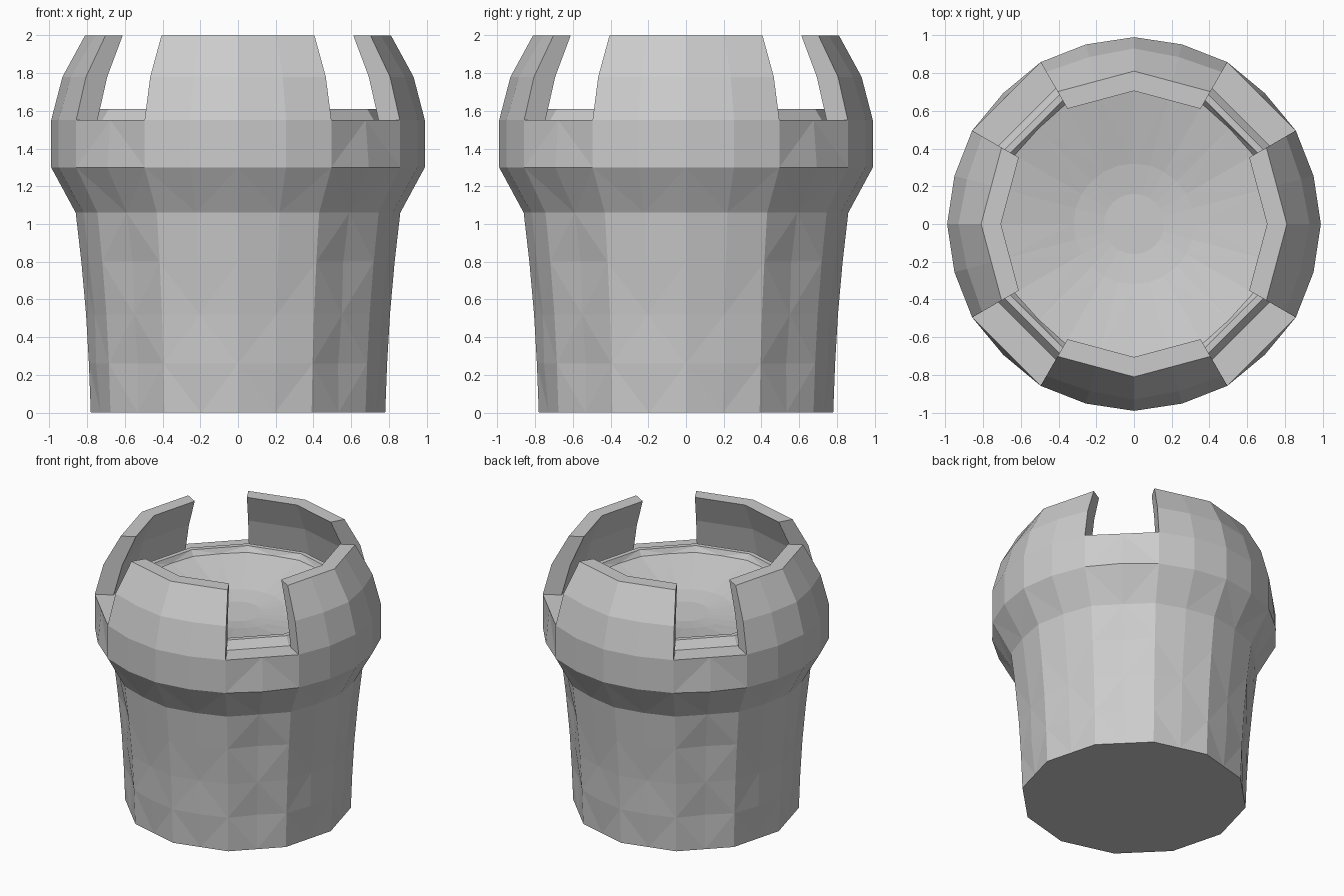
import bpy, bmesh
from math import cos, sin, radians

if "Cube" in bpy.data.objects:
    bpy.data.objects.remove(bpy.data.objects["Cube"])


def point(deg, r, z):
    return (r * cos(radians(deg)), r * sin(radians(deg)), z)


def finish(bm, name):
    bmesh.ops.recalc_face_normals(bm, faces=bm.faces)
    mesh = bpy.data.meshes.new(name)
    bm.to_mesh(mesh)
    bm.free()
    ob = bpy.data.objects.new(name, mesh)
    bpy.context.collection.objects.link(ob)
    return ob


CHORD = cos(radians(15))   # midpoint lying flat on a 12-sided edge


# Tower body: faceted shell, parapet floor, raised rim and shallow dish.
# Rows: z, radius, midpoint factor, midpoint factor under the four gaps
rows = [
    (0.00, 0.78, CHORD, CHORD), (0.26, 0.79, 0.985, 0.95),
    (0.52, 0.805, 0.975, CHORD), (0.80, 0.83, 0.985, 0.95),
    (1.06, 0.86, 0.985, 0.97), (1.30, 0.99, 0.995, 0.99),
    (1.55, 0.99, 0.995, CHORD),
    (1.55, 0.83, CHORD, CHORD), (1.61, 0.79, CHORD, CHORD),
    (1.61, 0.755, CHORD, CHORD), (1.57, 0.73, 0.98, 0.98),
    (1.48, 0.32, 1, 1), (1.46, 0.16, 1, 1),
]
bm = bmesh.new()
rings = []
for z, r, mid, gap in rows:
    ring = []
    for i in range(24):
        f = 1 if i % 2 == 0 else (gap if i % 6 == 3 else mid)
        ring.append(bm.verts.new(point(i * 15, r * f, z)))
    rings.append(ring)
for k, (a, b) in enumerate(zip(rings, rings[1:])):
    for i in range(24):
        j = (i + 1) % 24
        # alternating diagonals give the chevron facets
        if (i + k) % 2:
            tris = ((a[i], a[j], b[j]), (a[i], b[j], b[i]))
        else:
            tris = ((a[i], a[j], b[i]), (a[j], b[j], b[i]))
        for t in tris:
            bm.faces.new(t)
bm.faces.new(rings[0][::-1])
bm.faces.new(rings[-1])
finish(bm, "tower_body")


# Battlements: four leaning wall blocks, each a lofted closed section
section = [(1.55, 0.99, 0.995), (1.78, 0.93, 0.985), (2.00, 0.81, CHORD),
           (2.00, 0.705, CHORD), (1.78, 0.80, CHORD), (1.55, 0.86, CHORD)]
for n, side in enumerate(("right", "back", "left", "front")):
    bm = bmesh.new()
    slices = []
    for s in range(-2, 3):
        slices.append([bm.verts.new(point(n * 90 + s * 15, r * (f if s % 2 else 1), z))
                       for z, r, f in section])
    for a, b in zip(slices, slices[1:]):
        for i in range(6):
            j = (i + 1) % 6
            bm.faces.new((a[i], a[j], b[j], b[i]))
    for end in (slices[0], slices[-1]):
        for i in range(2):
            bm.faces.new((end[i], end[i + 1], end[4 - i], end[5 - i]))
    finish(bm, "battlement_" + side)
